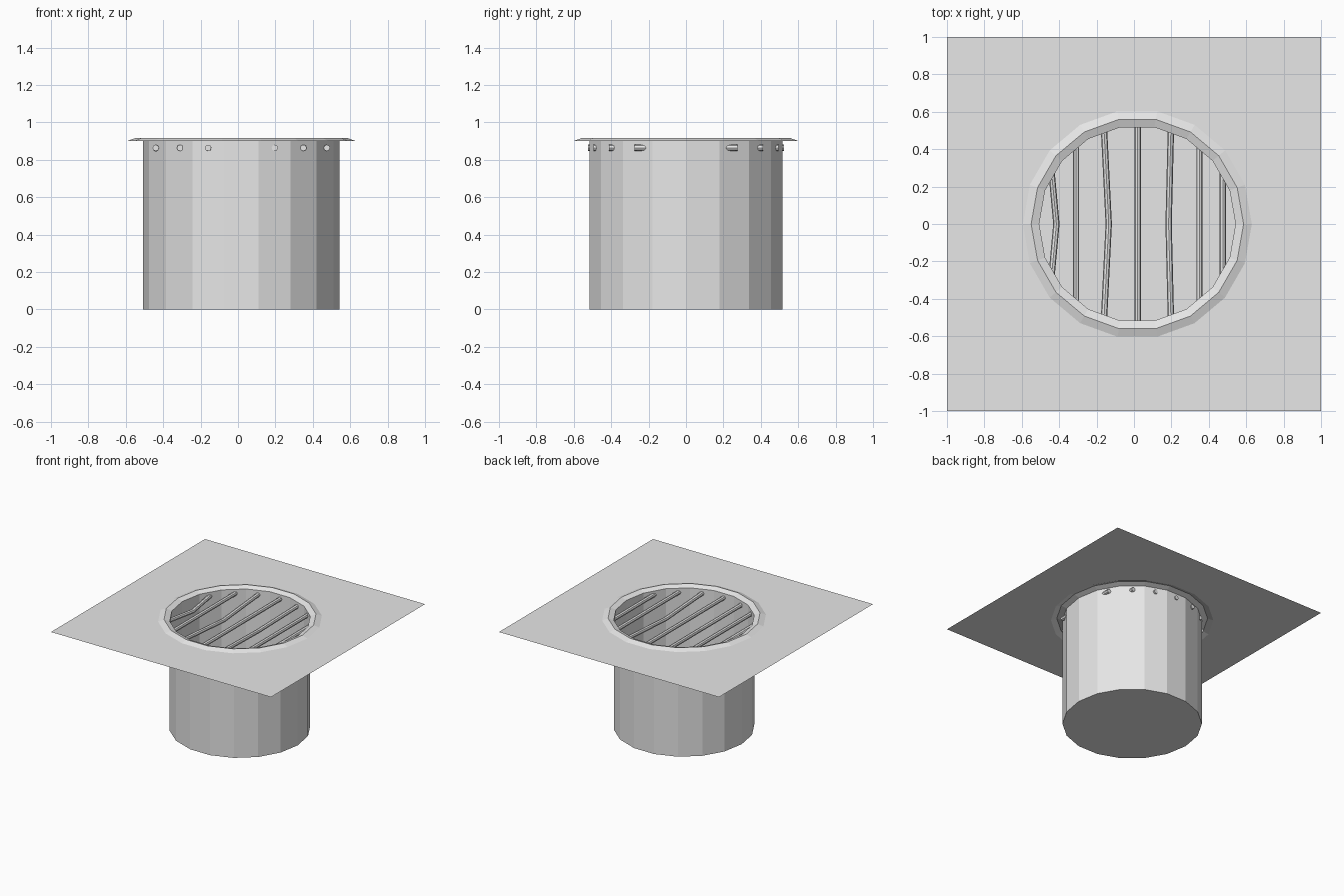
import bpy, bmesh, math
from mathutils import Vector

cube = bpy.data.objects.get("Cube")
if cube:
    bpy.data.objects.remove(cube, do_unlink=True)

SIDES = 18
CENTRE_X = 0.018
TOP = 0.9
WELL_R, CREST_R, SKIRT_R = 0.525, 0.568, 0.612

grey = bpy.data.materials.new("plain grey")
grey.use_nodes = True
grey.diffuse_color = (0.8, 0.8, 0.8, 1)
grey.node_tree.nodes["Principled BSDF"].inputs["Base Color"].default_value = (0.8, 0.8, 0.8, 1)


def finish(bm, name):
    mesh = bpy.data.meshes.new(name)
    bm.to_mesh(mesh)
    bm.free()
    mesh.materials.append(grey)
    obj = bpy.data.objects.new(name, mesh)
    bpy.context.collection.objects.link(obj)
    return obj


def ring(bm, radius, z):
    angles = [math.tau * i / SIDES for i in range(SIDES)]
    return [bm.verts.new((CENTRE_X + radius * math.cos(a), radius * math.sin(a), z))
            for a in angles]


def loft(bm, rings):
    for a, b in zip(rings, rings[1:]):
        for i in range(len(a)):
            j = (i + 1) % len(a)
            bm.faces.new((a[i], a[j], b[j], b[i]))


# Square ground sheet with a hole for the well
bm = bmesh.new()
corners = [bm.verts.new((x, y, TOP)) for x, y in ((-1, -1), (1, -1), (1, 1), (-1, 1))]
edges = []
for loop in (corners, ring(bm, SKIRT_R, TOP)):
    edges += [bm.edges.new((loop[i - 1], loop[i])) for i in range(len(loop))]
bmesh.ops.triangle_fill(bm, use_beauty=True, edges=edges, normal=(0, 0, 1))
for face in bm.faces:
    face.normal_update()
    if face.normal.z < 0:
        face.normal_flip()
bmesh.ops.dissolve_limit(bm, angle_limit=0.01, verts=[], edges=bm.edges[:])
finish(bm, "ground_sheet")

# Raised rim, sloping down both outward and inward
bm = bmesh.new()
loft(bm, [ring(bm, SKIRT_R, TOP), ring(bm, CREST_R, TOP + 0.016), ring(bm, WELL_R, TOP)])
finish(bm, "rim")

# Open-topped well with a closed floor
bm = bmesh.new()
base = ring(bm, WELL_R, 0)
loft(bm, [base, ring(bm, WELL_R, TOP)])
bm.faces.new(base[::-1])
finish(bm, "well")


# Grate bars: end x, shift of the middle, half length
def bar(index, x, shift, half):
    bm = bmesh.new()
    sag = 0.02 if shift else 0
    stations = [(x, -half, 0.864), (x + shift, 0, 0.864 - sag), (x, half, 0.864)]
    loops = []
    for p in stations:
        loops.append([bm.verts.new(Vector(p) + Vector((0.017 * math.cos(a), 0, 0.017 * math.sin(a))))
                      for a in (math.tau * i / 8 for i in range(8))])
    loft(bm, loops)
    bm.faces.new(loops[0])
    bm.faces.new(loops[-1][::-1])
    bmesh.ops.recalc_face_normals(bm, faces=bm.faces[:])
    finish(bm, f"grate_bar_{index}")


bars = [(-0.44, 0.025, 0.27), (-0.31, 0, 0.41), (-0.16, 0.025, 0.5), (0.02, 0, 0.525),
        (0.197, -0.012, 0.495), (0.35, 0, 0.412), (0.475, 0, 0.275)]
for n, spec in enumerate(bars, 1):
    bar(n, *spec)
